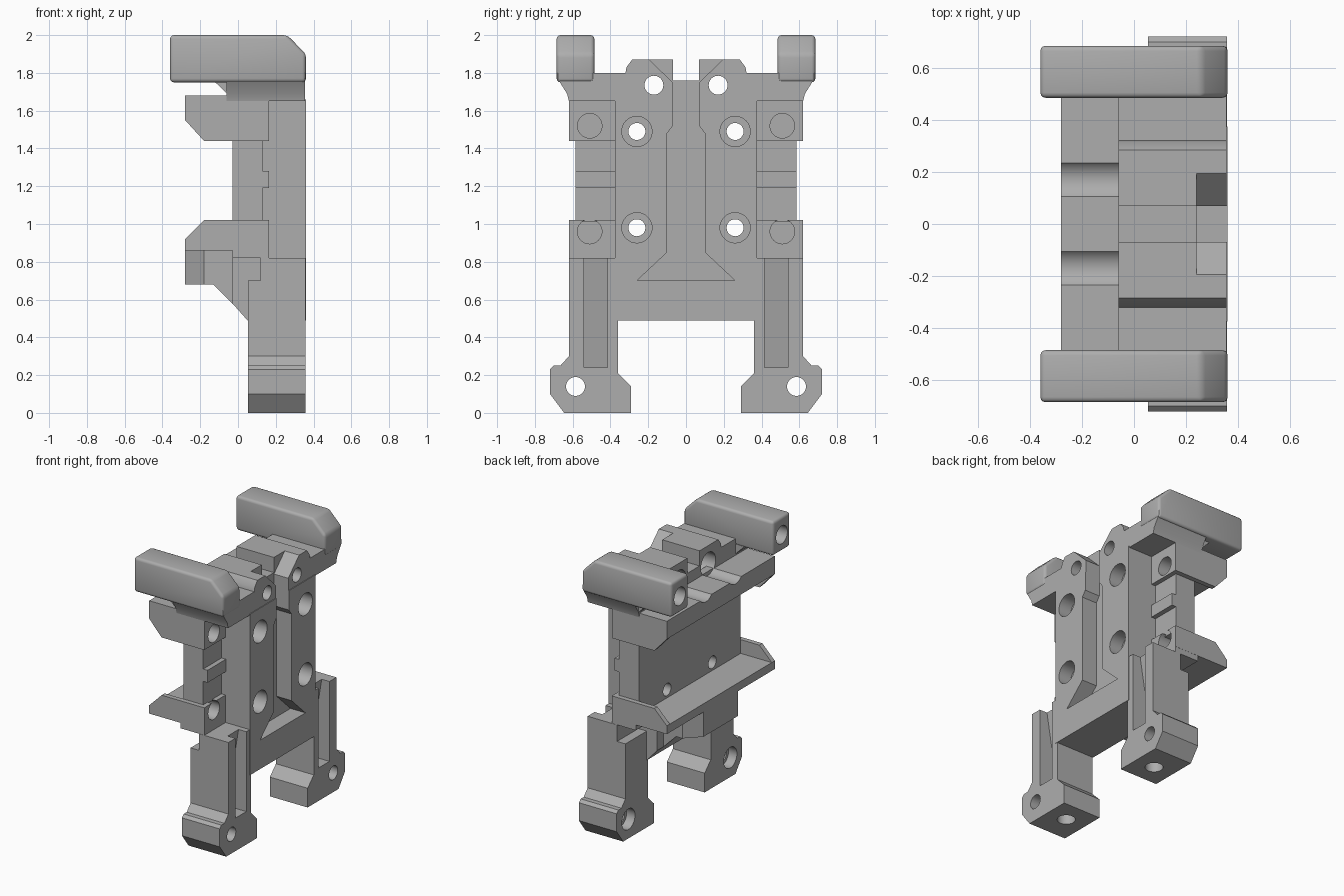
import bpy, bmesh, math
from mathutils import Vector

cube = bpy.data.objects.get("Cube")
if cube:
    bpy.data.objects.remove(cube, do_unlink=True)

grey = bpy.data.materials.new("plain_grey")
grey.use_nodes = True
colour = (0.42, 0.42, 0.42, 1)
grey.diffuse_color = colour
grey.node_tree.nodes["Principled BSDF"].inputs["Base Color"].default_value = colour


def place(axis, u, v, w):
    return {"x": Vector((w, u, v)), "y": Vector((u, w, v)), "z": Vector((u, v, w))}[axis]


def prism(name, axis, pts, a, b, bevel=0.0):
    """Extrude a flat outline along an axis from a to b."""
    bm = bmesh.new()
    face = bm.faces.new([bm.verts.new(place(axis, u, v, a)) for u, v in pts])
    new = bmesh.ops.extrude_face_region(bm, geom=[face])["geom"]
    bmesh.ops.translate(bm, verts=[g for g in new if isinstance(g, bmesh.types.BMVert)],
                        vec=place(axis, 0, 0, b - a))
    bmesh.ops.recalc_face_normals(bm, faces=bm.faces)
    if bevel:
        bmesh.ops.bevel(bm, geom=list(bm.edges), offset=bevel, segments=3,
                        profile=0.5, affect="EDGES", clamp_overlap=True)
    mesh = bpy.data.meshes.new(name)
    bm.to_mesh(mesh)
    bm.free()
    mesh.materials.append(grey)
    ob = bpy.data.objects.new(name, mesh)
    bpy.context.collection.objects.link(ob)
    return ob


def box(name, x, y, z):
    return prism(name, "y", [(x[0], z[0]), (x[1], z[0]), (x[1], z[1]), (x[0], z[1])], *y)


def hole(axis, u, v, r, a, b):
    ring = [(u + r * math.cos(t * math.pi / 16), v + r * math.sin(t * math.pi / 16))
            for t in range(32)]
    return prism("cutter", axis, ring, a, b)


def cut(ob, *cutters):
    for c in cutters:
        c.hide_render = True
        mod = ob.modifiers.new("cut", "BOOLEAN")
        mod.operation, mod.solver, mod.object = "DIFFERENCE", "EXACT", c
        bpy.context.view_layer.update()
        dg = bpy.context.evaluated_depsgraph_get()
        mesh = bpy.data.meshes.new_from_object(ob.evaluated_get(dg))
        ob.modifiers.clear()
        ob.data = mesh
        bpy.data.objects.remove(c, do_unlink=True)


def mirrored(half):
    return half + [(-y, z) for y, z in reversed(half)]


def flip(pts, s):
    return [(s * y, z) for y, z in pts]


def span(s, a, b):
    return (a, b) if s > 0 else (-b, -a)


def channel():
    return prism("cutter", "x", mirrored([(.26, .70), (.1, .85), (.1, 1.48),
                                          (.07, 1.52), (.07, 1.95)]), .24, .5)


# Central plate with front channel and counterbored screw holes
plate = prism("center_plate", "y", [(.05, .49), (.36, .49), (.36, 1.66),
                                    (-.03, 1.66), (-.03, .58)], -.375, .375)
cut(plate, channel())
for s in (1, -1):
    for z in (.98, 1.49):
        cut(plate, hole("x", s * .26, z, .045, -.2, .5), hole("x", s * .26, z, .08, .26, .5))

# Top block with two humps
top = prism("top_block", "x", mirrored([(.62, 1.65), (.63, 1.69), (.68, 1.77), (.68, 1.8),
            (.32, 1.8), (.315, 1.83), (.285, 1.87), (.07, 1.87), (.07, 1.76)]), -.06, .355)
cut(top, channel())
for s in (1, -1):
    wedge = flip([(.05, 1.73), (.21, 1.885), (.05, 1.885)], s)
    cut(top, hole("x", s * .17, 1.735, .05, -.3, .5), hole("x", s * .17, 1.735, .085, -.3, .08),
        prism("cutter", "x", wedge, .24, .5))

# Cradle rails at the back
upper_rail = box("upper_rail", (-.28, 0), (-.62, .62), (1.55, 1.68))
cut(upper_rail, *[hole("x", s * .17, 1.735, .085, -.4, -.055) for s in (1, -1)])
box("lower_rail", (-.28, 0), (-.62, .62), (.86, .92))

# Gusset under the lower rail
prism("gusset_slope", "y", [(-.18, .87), (-.18, .68), (-.13, .68), (.06, .49), (.13, .49),
                            (.13, .87)], -.3, .3)
prism("gusset_nose", "z", [(-.17, -.3), (-.17, .3), (-.18, .3), (-.28, .2), (-.28, -.2),
                           (-.18, -.3)], .68, .87)

for s, side in ((1, "back"), (-1, "front")):
    # Rail end flanges
    prism(side + "_upper_flange", "y", [(-.28, 1.68), (-.28, 1.55), (-.18, 1.44), (.16, 1.44),
                                        (.16, 1.68)], *span(s, .585, .62))
    prism(side + "_lower_flange", "y", [(-.28, .86), (-.28, .92), (-.18, 1.02), (.16, 1.02),
                                        (.16, .86)], *span(s, .585, .62))

    # Side column blocks with blind holes
    for level, z0, z1, hz in (("upper", 1.44, 1.66, 1.52), ("lower", .82, 1.02, .96)):
        block = box(f"{side}_{level}_block", (-.03, .163), span(s, .36, .619), (z0, z1))
        cut(block, hole("x", s * .51, hz, .065, .04, .3))
    box(side + "_side_panel", (-.03, .13), span(s, .36, .585), (1.01, 1.45))
    box(side + "_side_tab", (.1, .165), span(s, .36, .585), (1.19, 1.28))

    # Leg with foot, recessed pocket and holes
    leg = prism(side + "_leg", "x", flip([(.29, 0), (.645, 0), (.72, .1), (.72, .23), (.7, .25),
                (.665, .25), (.62, .3), (.62, .82), (.36, .82), (.36, .21), (.29, .14)], s),
                .053, .357)
    pocket = prism("cutter", "y", [(.2, .24), (.45, .24), (.45, .85), (.3, .85)],
                   *span(s, .415, .54))
    cut(leg, pocket, box("cutter", (0, .12), span(s, .3, .8), (.7, .9)),
        hole("x", s * .585, .14, .05, -.1, .5), hole("x", s * .585, .14, .075, -.1, .12),
        hole("z", .205, s * .45, .06, -.1, .07))

    # Top arm with sloped end and end hole
    arm = prism(side + "_arm", "y", [(-.36, 1.75), (.36, 1.75), (.36, 1.9), (.26, 2),
                                     (-.36, 2)], *span(s, .485, .685), bevel=.02)
    cut(arm, hole("x", s * .585, 1.87, .065, -.5, -.1))
    prism(side + "_arm_brace", "y", [(-.13, 1.76), (-.06, 1.69), (.1, 1.69), (.1, 1.76)],
          *span(s, .485, .63))

# Smooth round surfaces, keep hard edges sharp
bpy.ops.object.select_all(action="DESELECT")
for ob in bpy.context.scene.objects:
    if ob.type == "MESH":
        ob.select_set(True)
        bpy.context.view_layer.objects.active = ob
bpy.ops.object.shade_smooth_by_angle(angle=math.radians(32))
